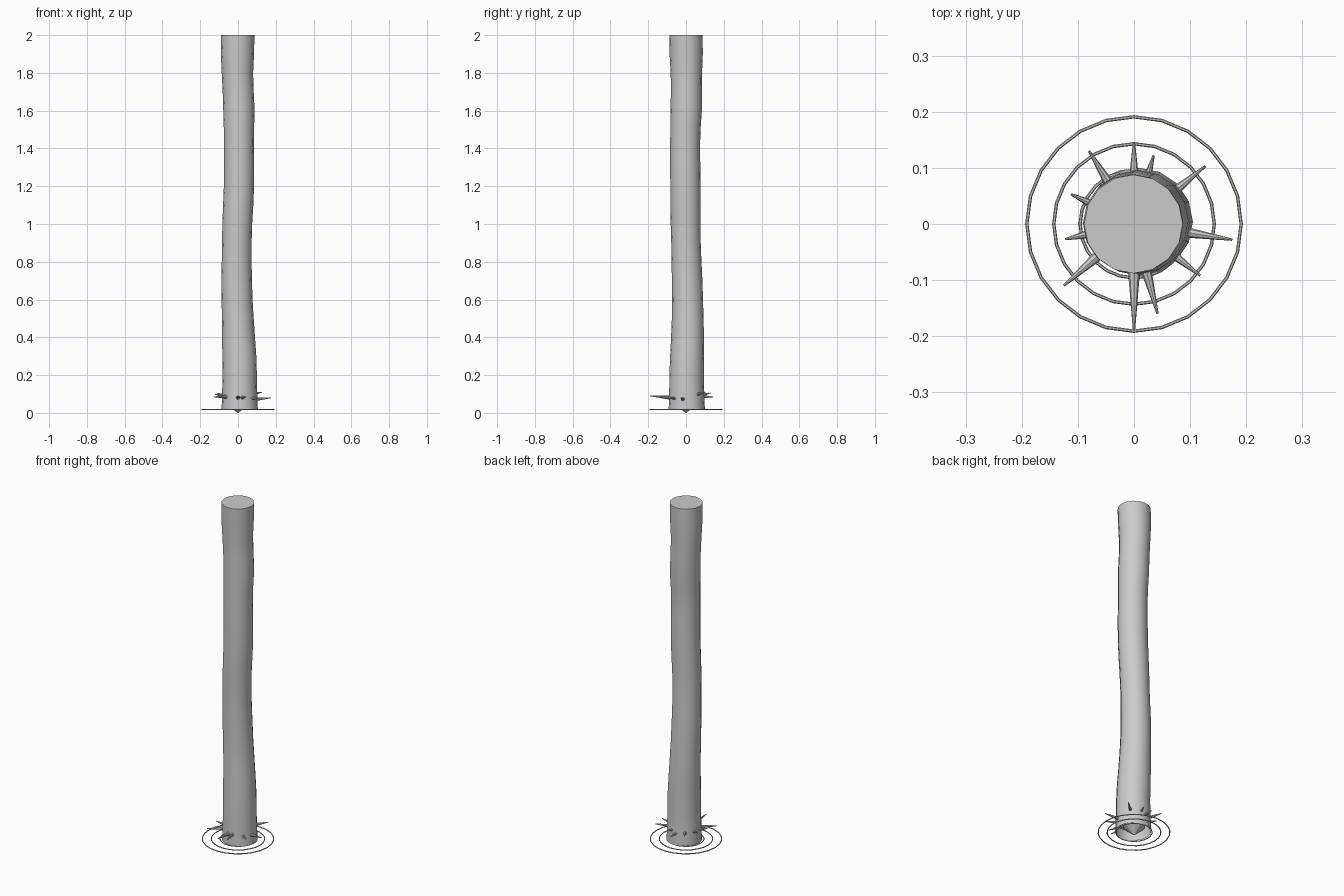
import bpy, bmesh
from math import sin, cos, pi
from mathutils import Vector

if "Cube" in bpy.data.objects:
    bpy.data.objects.remove(bpy.data.objects["Cube"])


def make(name, bm, smooth=False):
    bmesh.ops.recalc_face_normals(bm, faces=bm.faces)
    me = bpy.data.meshes.new(name)
    bm.to_mesh(me)
    bm.free()
    ob = bpy.data.objects.new(name, me)
    bpy.context.collection.objects.link(ob)
    if smooth:
        bpy.context.view_layer.objects.active = ob
        ob.select_set(True)
        bpy.ops.object.shade_smooth_by_angle(angle=0.7)
        ob.select_set(False)
    return ob


def loft(bm, rings):
    for a, b in zip(rings, rings[1:]):
        n = len(a)
        for i in range(n):
            bm.faces.new((a[i], a[(i + 1) % n], b[(i + 1) % n], b[i]))


# wobbling water column: z, centre x, centre y, radius; open below, closed on top
stations = [(0.016, .009, .004, .096), (.1, .009, .004, .093), (.2, .009, .003, .091),
            (.3, .007, .006, .090), (.4, .003, .008, .087), (.5, -.001, .009, .084),
            (.6, -.005, .008, .082), (.7, -.007, .006, .081), (.8, -.007, .003, .079),
            (.9, -.006, 0, .078), (1.0, -.004, -.002, .079), (1.1, .001, -.003, .080),
            (1.2, .005, -.003, .080), (1.3, .006, -.004, .080), (1.4, .005, -.005, .079),
            (1.5, .005, -.003, .080), (1.6, .005, .001, .083), (1.7, .001, .002, .082),
            (1.8, -.003, .002, .083), (1.9, -.003, .001, .088), (2.0, -.001, 0, .088)]
bm = bmesh.new()
SIDES = 16
rings = [[bm.verts.new((x + r * cos(2 * pi * i / SIDES), y + r * sin(2 * pi * i / SIDES), z))
          for i in range(SIDES)] for z, x, y, r in stations]
loft(bm, rings)
bm.faces.new(rings[-1])
make("water_column", bm, True)

# splash spikes around the foot: tip x, tip y, base z, tip z
spikes = [(-.08, .13, .09, .105), (0, .145, .085, .085), (.035, .122, .09, .105),
          (.127, .103, .095, .11), (.175, -.028, .07, .08), (.118, -.092, .075, .08),
          (.042, -.16, .08, .085), (0, -.19, .08, .09), (-.125, -.11, .085, .085),
          (-.122, -.027, .085, .10), (-.112, .053, .09, .105)]
for k, (x, y, z0, z1) in enumerate(spikes):
    tip = Vector((x, y, z1))
    flat = Vector((x, y, 0)).normalized()
    base = flat * .075 + Vector((0, 0, z0))
    axis = tip - base
    width = .006 + .05 * axis.length ** 1.0
    bm = bmesh.new()
    bmesh.ops.create_cone(bm, cap_ends=True, segments=8, radius1=min(width, .0115),
                          radius2=.002, depth=axis.length)
    mat = axis.to_track_quat('Z', 'Y').to_matrix().to_4x4()
    mat.translation = (tip + base) / 2
    bm.transform(mat)
    make(f"splash_spike_{k + 1}", bm, True)

# ripple rings on the surface
for k, R in enumerate((.096, .143, .191)):
    bm = bmesh.new()
    n, m, t = 24, 6, .003
    rings = [[bm.verts.new(((R + t * cos(2 * pi * j / m)) * cos(2 * pi * i / n),
                            (R + t * cos(2 * pi * j / m)) * sin(2 * pi * i / n),
                            .017 + t * sin(2 * pi * j / m)))
              for j in range(m)] for i in range(n)]
    loft(bm, rings + rings[:1])
    make(f"ripple_ring_{k + 1}", bm)

# drip point under the open foot
bm = bmesh.new()
bmesh.ops.create_cone(bm, cap_ends=True, segments=12, radius1=.002, radius2=.06, depth=.05)
bmesh.ops.translate(bm, verts=bm.verts, vec=(0, 0, .025))
make("drip_point", bm)
